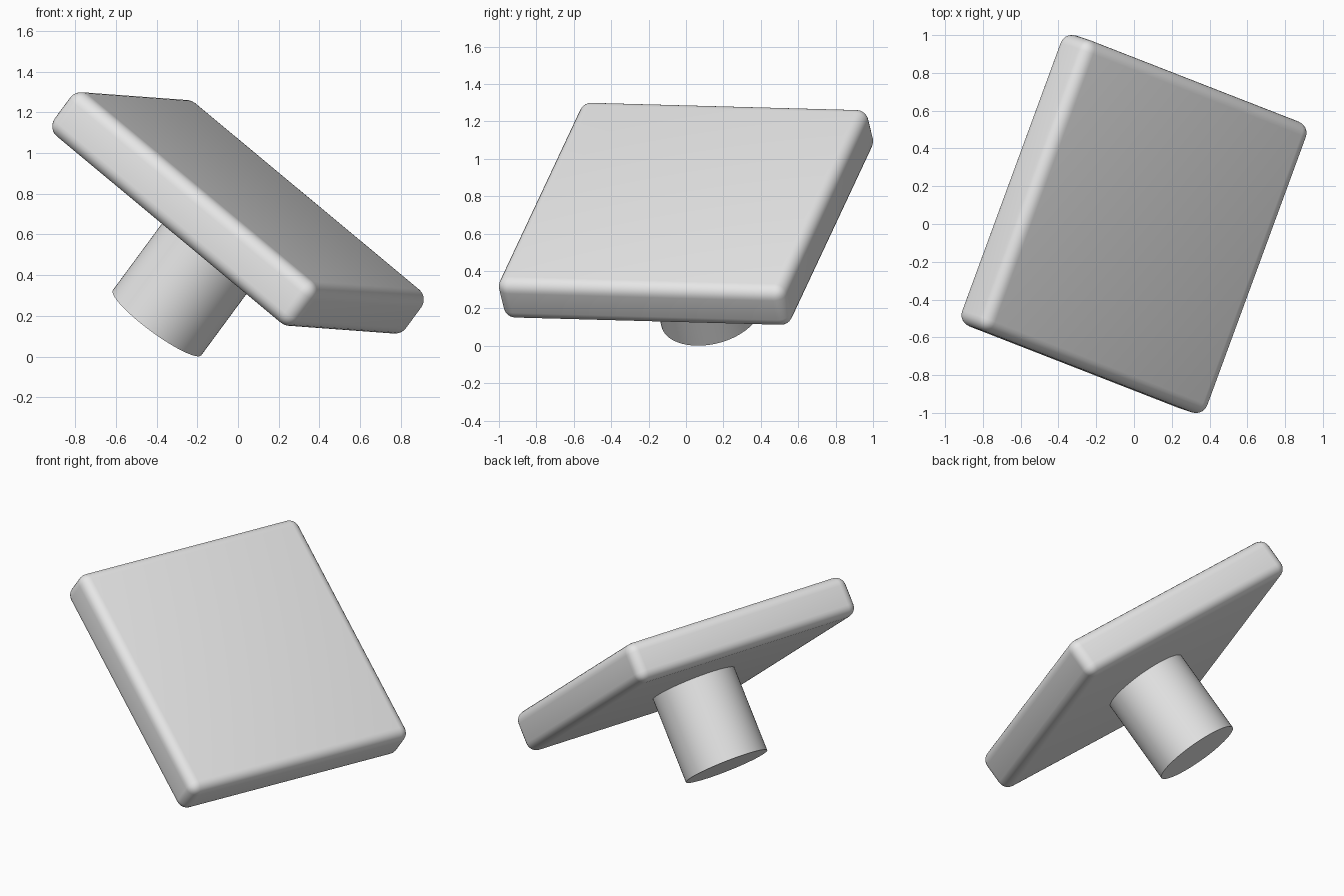
import bpy
import bmesh
from mathutils import Vector, Matrix

cube = bpy.data.objects.get("Cube")
if cube:
    bpy.data.objects.remove(cube, do_unlink=True)

# Plain grey material
GREY = (0.8, 0.8, 0.8, 1.0)
grey = bpy.data.materials.new("plain_grey")
grey.use_nodes = True
grey.diffuse_color = GREY
grey.node_tree.nodes["Principled BSDF"].inputs["Base Color"].default_value = GREY

# Shared tilted frame: along the plate, across it, and its normal
across = Vector((1, -0.39, -0.832)).normalized()
along = Vector((0.371, 1, -0.03))
along = (along - across * along.dot(across)).normalized()
normal = across.cross(along)
frame = Matrix((across, along, normal)).transposed().to_4x4()
frame.translation = (0, 0, 0.706)


def add_part(name, bm):
    """Turn a bmesh into a smooth-shaded object placed in the tilted frame."""
    mesh = bpy.data.meshes.new(name)
    bm.to_mesh(mesh)
    bm.free()
    obj = bpy.data.objects.new(name, mesh)
    bpy.context.collection.objects.link(obj)
    obj.matrix_world = frame
    mesh.materials.append(grey)
    bpy.ops.object.select_all(action="DESELECT")
    obj.select_set(True)
    bpy.context.view_layer.objects.active = obj
    bpy.ops.object.shade_smooth_by_angle(angle=0.6)
    return obj


# Square plate with rounded edges
bm = bmesh.new()
bmesh.ops.create_cube(bm, size=1)
bmesh.ops.scale(bm, vec=(1.625, 1.64, 0.26), verts=bm.verts)
bmesh.ops.bevel(bm, geom=bm.edges[:], offset=0.065, segments=6,
                profile=0.5, affect="EDGES")
add_part("plate", bm)

# Round stem under the plate centre
STEM_END, STEM_TOP = -0.683, -0.05
bm = bmesh.new()
bmesh.ops.create_cone(bm, cap_ends=True, segments=64, radius1=0.27, radius2=0.27,
                      depth=STEM_TOP - STEM_END,
                      matrix=Matrix.Translation((0, 0, (STEM_TOP + STEM_END) / 2)))
add_part("stem", bm)
